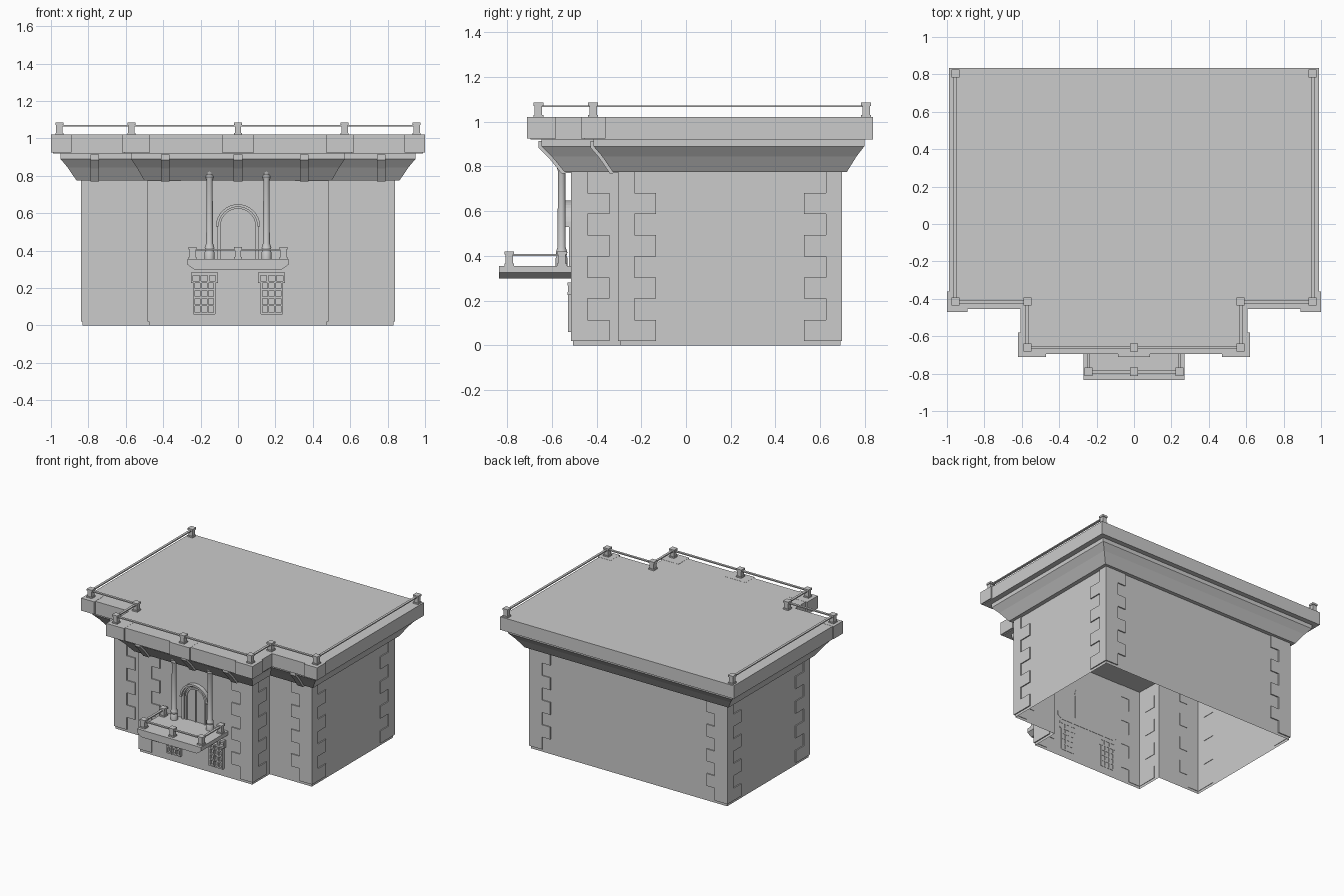
import bpy, bmesh, math

if "Cube" in bpy.data.objects:
    bpy.data.objects.remove(bpy.data.objects["Cube"])


def finish(name, bm):
    bmesh.ops.recalc_face_normals(bm, faces=bm.faces)
    me = bpy.data.meshes.new(name)
    bm.to_mesh(me)
    bm.free()
    ob = bpy.data.objects.new(name, me)
    bpy.context.collection.objects.link(ob)
    return ob


def add_loft(bm, rings, caps=(True, True)):
    vs = [[bm.verts.new(p) for p in r] for r in rings]
    n = len(rings[0])
    for a, b in zip(vs, vs[1:]):
        for i in range(n):
            j = (i + 1) % n
            bm.faces.new((a[i], a[j], b[j], b[i]))
    if caps[0]:
        bm.faces.new(vs[0][::-1])
    if caps[1]:
        bm.faces.new(vs[-1])


def add_box(bm, x0, x1, y0, y1, z0, z1):
    ring = [(x0, y0), (x1, y0), (x1, y1), (x0, y1)]
    add_loft(bm, [[(x, y, z) for x, y in ring] for z in (z0, z1)])


def boxes(name, items):
    bm = bmesh.new()
    for b in items:
        add_box(bm, *b)
    return finish(name, bm)


# T-shaped plan, blended between wall line (t=0) and roof edge (t=1)
WALL = (.832, .69, -.295, .475, -.505)
ROOF = (.99, .835, -.455, .607, -.695)


def plan(t, z):
    hx, back, wing, bay, front = [a + (b - a) * t for a, b in zip(WALL, ROOF)]
    return [(-hx, back, z), (-hx, wing, z), (-bay, wing, z), (-bay, front, z),
            (bay, front, z), (bay, wing, z), (hx, wing, z), (hx, back, z)]


# Walls, open at the bottom
bm = bmesh.new()
add_loft(bm, [plan(0, 0), plan(0, .79)], (False, False))
finish("walls", bm)

# Stepped cornice and roof slab
steps = [(.2, .775), (.5, .845), (.74, .89), (.74, .92)]
bm = bmesh.new()
add_loft(bm, [plan(0, .775)] + [plan(t, z) for t, z in steps] + [plan(1, .92), plan(1, 1.02)])
finish("cornice_and_roof", bm)

# Cornice brackets
bm = bmesh.new()
for x, k in [(-.765, 2), (-.39, 4), (0, 4), (.355, 4), (.765, 2)]:
    prof = [(WALL[k] + (ROOF[k] - WALL[k]) * t - .014, z - .006) for t, z in steps]
    prof += [(WALL[k], .915), (WALL[k], .77)]
    add_loft(bm, [[(x + s, y, z) for y, z in prof] for s in (-.023, .023)])
finish("cornice_brackets", bm)

# Projecting blocks on the roof edge
blk = [(-.085, .085, -.71, -.6, .925, 1.021)]
for s in (-1, 1):
    for a, b, y0, y1 in [(.47, .62, -.71, -.58), (.89, 1.0, -.47, -.36)]:
        blk.append((min(s * a, s * b), max(s * a, s * b), y0, y1, .925, 1.021))
boxes("roof_edge_blocks", blk)

# Corner quoins: thin L-shaped stones, alternating long and short
bm = bmesh.new()
for cx, cy, sy in [(.832, .69, -1), (.832, -.295, 1), (.475, -.505, 1)]:
    for s in (-1, 1):
        for i in range(8):
            lx, ly = (.17, .065) if i % 2 else (.1, .162)
            o, n = -.008, .003
            ell = [(o, o), (lx, o), (lx, n), (n, n), (n, ly), (o, ly)]
            z = .02 + i * .0945
            add_loft(bm, [[(s * (cx - u), cy + sy * v, h) for u, v in ell]
                          for h in (z, z + .0945)])
finish("corner_quoins", bm)


# Railings: square capped posts and thin rails
def railing(name, posts, path, z, h):
    items = []
    for x, y in posts:
        for w, a, b in [(.022, 0, .01), (.017, .01, h - .014), (.022, h - .014, h)]:
            items.append((x - w, x + w, y - w, y + w, z + a, z + b))
    for (xa, ya), (xb, yb) in zip(path, path[1:]):
        w = .009
        items.append((min(xa, xb) - w, max(xa, xb) + w, min(ya, yb) - w,
                      max(ya, yb) + w, z + h - .02, z + h - .012))
    boxes(name, items)


half = [(-.955, .805), (-.955, -.415), (-.57, -.415), (-.57, -.66)]
path = half + [(0, -.66)] + [(-x, y) for x, y in half[::-1]]
railing("roof_railing", path, path, 1.02, .065)
path = [(-.243, -.555), (-.243, -.79), (0, -.79), (.243, -.79), (.243, -.555)]
railing("balcony_railing", path, path, .355, .065)

# Balcony slab with sloping sides
bm = bmesh.new()
sec = [(-.235, .3), (.235, .3), (.27, .325), (.27, .355), (-.27, .355), (-.27, .325)]
add_loft(bm, [[(x, y, z) for x, z in sec] for y in (-.835, -.503)])
finish("balcony", bm)

# Turned columns with base and capital
prof = [(.027, .355), (.027, .39), (.022, .4), (.026, .415), (.018, .44),
        (.0165, .78), (.022, .795), (.018, .805), (.027, .825), (.027, .85)]
for s in (-1, 1):
    bm = bmesh.new()
    add_loft(bm, [[(s * .152 + r * math.cos(k * math.tau / 16),
                    -.556 + r * math.sin(k * math.tau / 16), z) for k in range(16)]
                  for r, z in prof])
    ob = finish("column", bm)
    bpy.context.view_layer.objects.active = ob
    ob.select_set(True)
    bpy.ops.object.shade_smooth_by_angle()
    ob.select_set(False)


# Arched doorway: nested bands, panel and centre bar
def arch_line(r, y, foot):
    arc = [(r * math.cos(k * math.pi / 16), y, .53 + r * math.sin(k * math.pi / 16))
           for k in range(17)]
    return [(r, y, foot)] + arc + [(-r, y, foot)]


def arch_band(name, ro, ri, y, foot):
    bm = bmesh.new()
    rings = [arch_line(ro, yy, foot) + arch_line(ri, yy, foot)[::-1] for yy in (-.503, y)]
    add_loft(bm, rings)
    finish(name, bm)


arch_band("arch_hood", .118, .104, -.538, .53)
arch_band("door_surround", .112, .094, -.522, .355)
arch_band("door_frame", .086, .074, -.516, .355)
bm = bmesh.new()
add_loft(bm, [arch_line(.094, y, .355) for y in (-.503, -.508)])
finish("door_panel", bm)
boxes("door_centre_bar", [(-.005, .005, -.516, -.503, .355, .605)])

# Basket window grilles under the balcony
for s in (-1, 1):
    c = s * .18
    it = [(c - .072, c + .072, -.53, -.503, .268, .282),
          (c - .072, c + .072, -.53, -.503, .226, .238)]
    for dx in (-.066, -.022, .022, .066):
        it.append((c + dx - .005, c + dx + .005, -.527, -.503, .235, .27))
    for dx in (-.054, -.018, .018, .054):
        it.append((c + dx - .005, c + dx + .005, -.527, -.503, .06, .23))
    for z in (.064, .108, .15, .192):
        it.append((c - .058, c + .058, -.524, -.503, z - .005, z + .005))
    boxes("window_grille", it)
